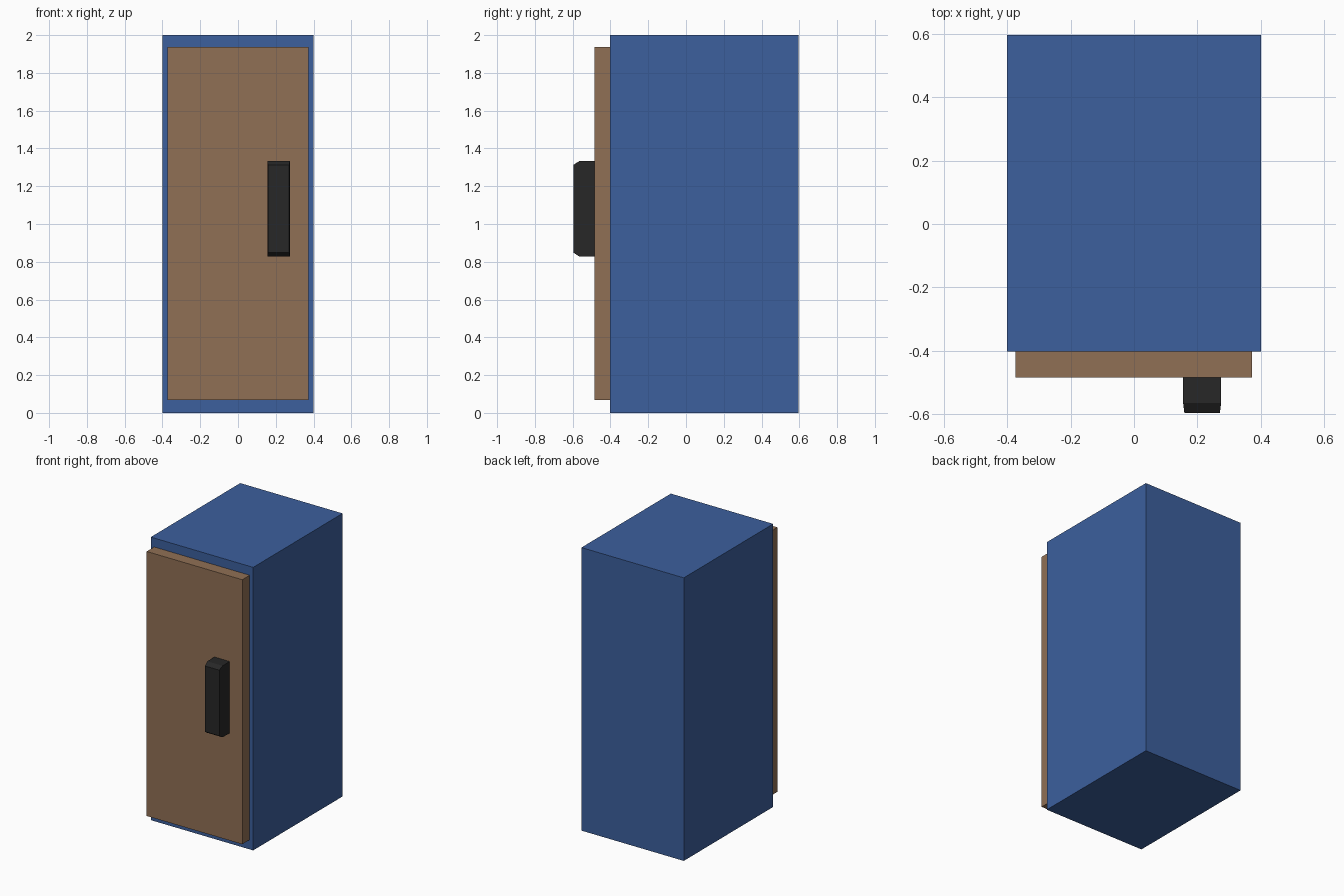
import bpy, bmesh

if "Cube" in bpy.data.objects:
    bpy.data.objects.remove(bpy.data.objects["Cube"])


def material(name, color):
    m = bpy.data.materials.new(name)
    m.diffuse_color = color
    m.use_nodes = True
    m.node_tree.nodes["Principled BSDF"].inputs["Base Color"].default_value = m.diffuse_color
    return m


def box(name, lo, hi, mat, tip=None):
    """Box between two corners; tip = (depth, x inset, z inset) adds a tapered front."""
    bm = bmesh.new()
    bmesh.ops.create_cube(bm, size=1)
    for v in bm.verts:
        v.co = [lo[i] if v.co[i] < 0 else hi[i] for i in range(3)]
    if tip:
        depth, dx, dz = tip
        bm.normal_update()
        front = min(bm.faces, key=lambda f: f.normal.y)
        face = bmesh.ops.extrude_discrete_faces(bm, faces=[front])["faces"][0]
        c = face.calc_center_median()
        for v in face.verts:
            v.co.y -= depth
            v.co.x += dx if v.co.x < c.x else -dx
            v.co.z += dz if v.co.z < c.z else -dz
    bmesh.ops.recalc_face_normals(bm, faces=bm.faces)
    me = bpy.data.meshes.new(name)
    bm.to_mesh(me)
    bm.free()
    me.materials.append(mat)
    ob = bpy.data.objects.new(name, me)
    bpy.context.collection.objects.link(ob)
    return ob


blue = material("blue_paint", (0.045, 0.115, 0.34, 1))
brown = material("brown_door", (0.28, 0.16, 0.09, 1))
black = material("black_handle", (0.02, 0.02, 0.02, 1))

# Cabinet body
box("cabinet_body", (-0.4, -0.402, 0), (0.4, 0.596, 2), blue)
# Door panel on the front
box("door", (-0.374, -0.485, 0.068), (0.373, -0.402, 1.937), brown)
# Handle with a bevelled front
box("handle", (0.155, -0.565, 0.828), (0.275, -0.485, 1.333), black,
    tip=(0.031, 0.004, 0.02))
